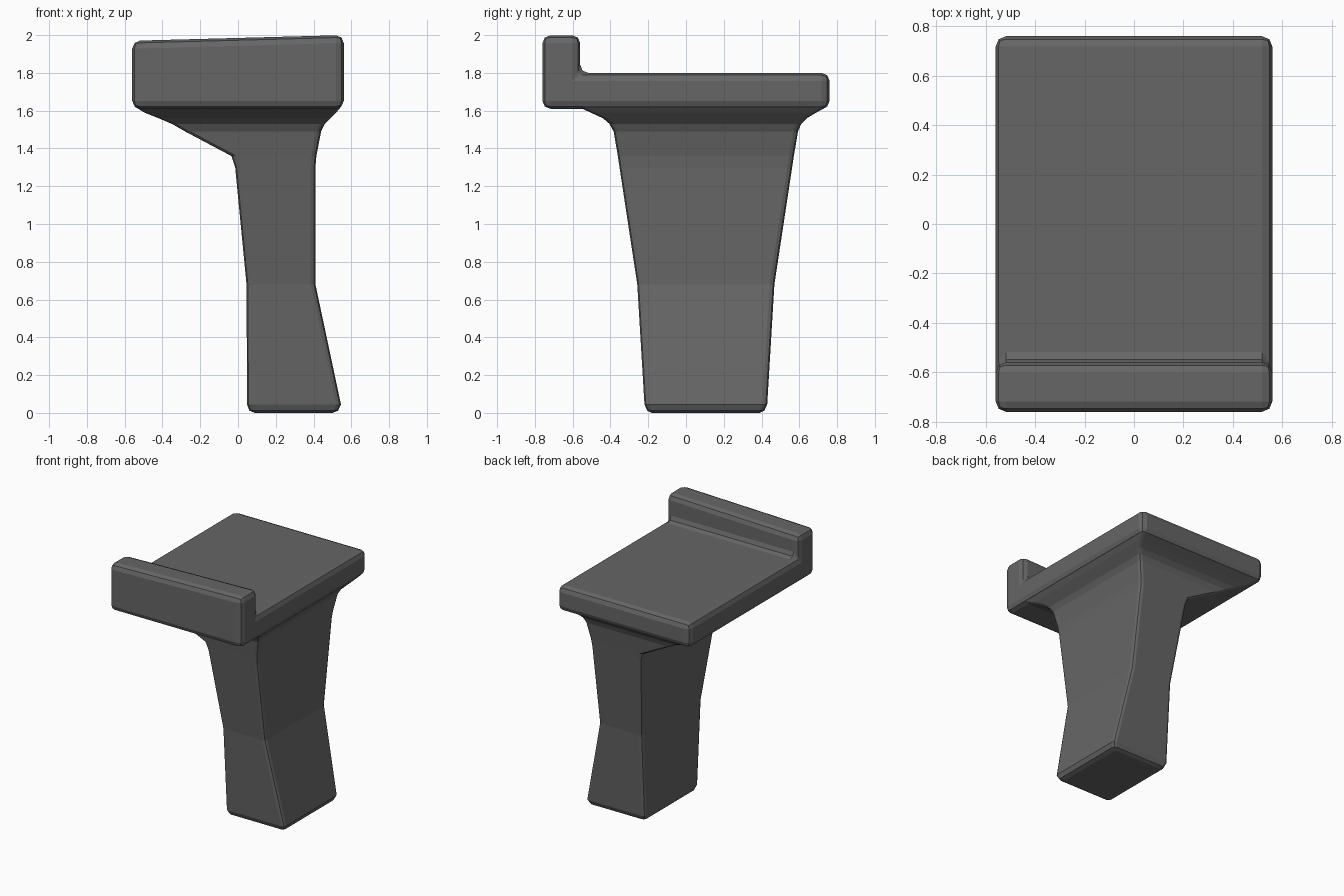
import bpy, bmesh, math

if "Cube" in bpy.data.objects:
    bpy.data.objects.remove(bpy.data.objects["Cube"])

grey = bpy.data.materials.new("dark_grey")
grey.diffuse_color = (0.133, 0.133, 0.133, 1)
grey.use_nodes = True
grey.node_tree.nodes["Principled BSDF"].inputs["Base Color"].default_value = grey.diffuse_color


def add_object(name, bm):
    bmesh.ops.recalc_face_normals(bm, faces=bm.faces)
    mesh = bpy.data.meshes.new(name)
    bm.to_mesh(mesh)
    bm.free()
    mesh.materials.append(grey)
    obj = bpy.data.objects.new(name, mesh)
    bpy.context.collection.objects.link(obj)
    return obj


# Slab with a raised lip along the front: L profile (y, z) extruded in x
profile = [(-0.76, 1.61), (0.76, 1.61), (0.76, 1.80),
           (-0.56, 1.80), (-0.56, 2.0), (-0.76, 2.0)]
bm = bmesh.new()
ends = []
for x in (-0.56, 0.56):
    # the lip top drops slightly towards the left
    ends.append([bm.verts.new((x, y, 1.97 if z > 1.9 and x < 0 else z))
                 for y, z in profile])
    bm.faces.new(ends[-1])
n = len(profile)
for i in range(n):
    j = (i + 1) % n
    bm.faces.new((ends[0][i], ends[0][j], ends[1][j], ends[1][i]))
slab = add_object("slab_with_lip", bm)
bevel = slab.modifiers.new("soft_edges", "BEVEL")
bevel.width = 0.042
bevel.segments = 2
bevel.limit_method = "ANGLE"
bevel.angle_limit = math.radians(30)


# Pedestal: rounded rectangles (z, x0, x1, y0, y1) lofted upwards
sections = [
    (0.00, 0.09, 0.50, -0.18, 0.39),
    (0.012, 0.06, 0.53, -0.205, 0.415),
    (0.045, 0.048, 0.545, -0.22, 0.43),
    (0.68, 0.045, 0.41, -0.258, 0.468),
    (1.30, -0.015, 0.41, -0.352, 0.562),
    (1.36, -0.035, 0.415, -0.361, 0.571),
    (1.49, -0.28, 0.44, -0.383, 0.593),
    (1.53, -0.35, 0.46, -0.405, 0.61),
    (1.56, -0.42, 0.49, -0.44, 0.64),
    (1.59, -0.495, 0.52, -0.505, 0.69),
    (1.62, -0.545, 0.545, -0.57, 0.745),
    (1.66, -0.50, 0.50, -0.53, 0.70),
]


def rounded_rect(x0, x1, y0, y1, r=0.025):
    corners = [(x1 - r, y1 - r), (x0 + r, y1 - r), (x0 + r, y0 + r), (x1 - r, y0 + r)]
    for k, (cx, cy) in enumerate(corners):
        for s in range(3):
            a = math.pi / 2 * k + math.pi / 4 * s
            yield cx + r * math.cos(a), cy + r * math.sin(a)


bm = bmesh.new()
rings = [[bm.verts.new((x, y, z)) for x, y in rounded_rect(*box)]
         for z, *box in sections]
for low, high in zip(rings, rings[1:]):
    for i in range(12):
        j = (i + 1) % 12
        bm.faces.new((low[i], low[j], high[j], high[i]))
bm.faces.new(rings[0])
bm.faces.new(rings[-1])
add_object("pedestal", bm)
